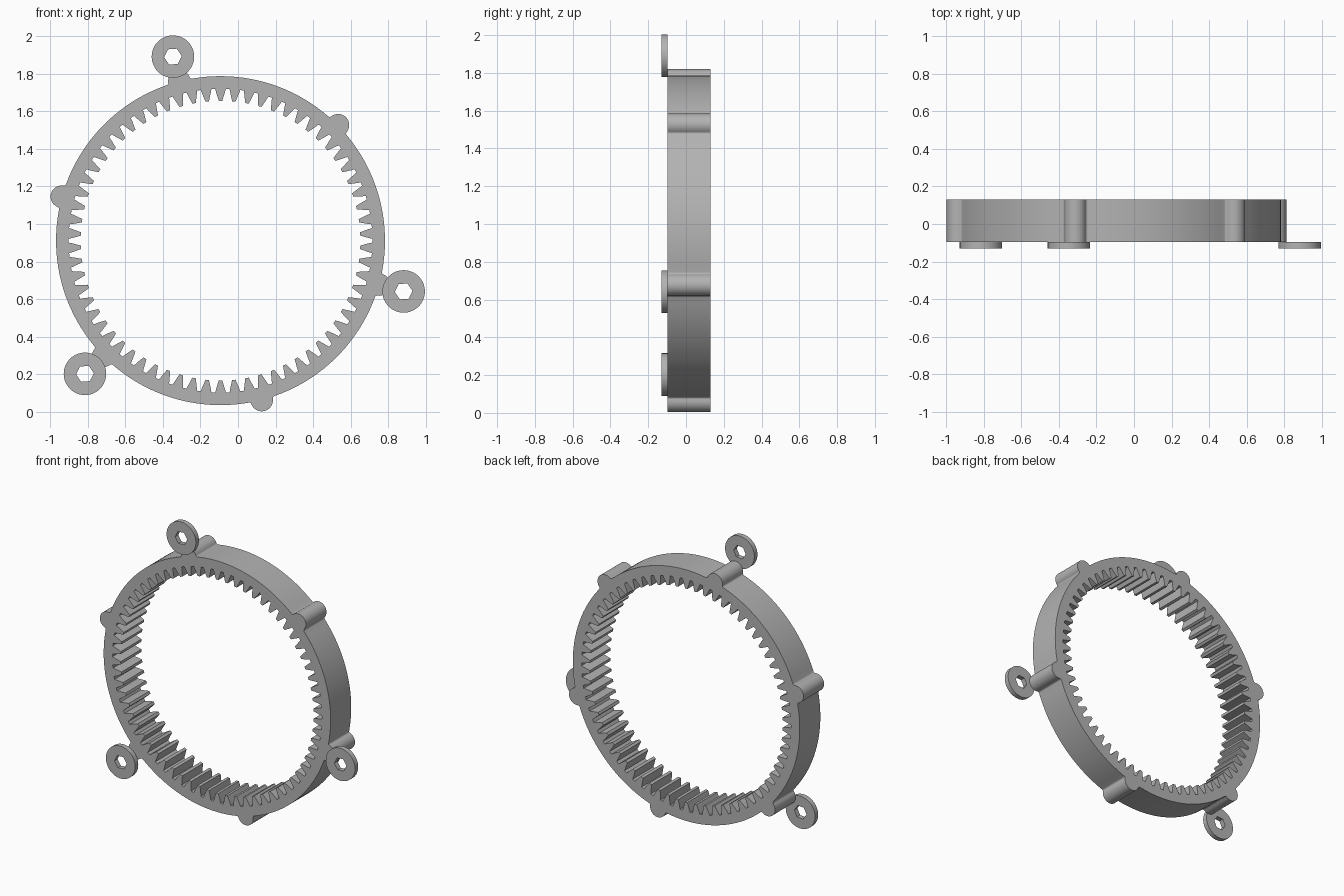
import bpy, bmesh
from math import sin, cos, pi, radians, acos, atan2, hypot

if "Cube" in bpy.data.objects:
    bpy.data.objects.remove(bpy.data.objects["Cube"])

CX, CZ = -0.093, 0.9115          # ring centre
RIM, ROOT, TIP, TEETH = 0.875, 0.808, 0.744, 66
LUG_DIST, LUG_R, FILLET = 0.877, 0.059, 0.012
START = radians(44.5)

grey = bpy.data.materials.new("plain grey")
grey.use_nodes = True
colour = (0.45, 0.45, 0.45, 1)
grey.diffuse_color = colour
grey.node_tree.nodes["Principled BSDF"].inputs["Base Color"].default_value = colour


def turn(p, a):
    return (p[0] * cos(a) - p[1] * sin(a), p[0] * sin(a) + p[1] * cos(a))


def arc(cx, cy, r, a0, a1, n):
    return [(cx + r * cos(a0 + (a1 - a0) * i / n), cy + r * sin(a0 + (a1 - a0) * i / n))
            for i in range(n + 1)]


def plate(name, outer, inner, x, z, y0, y1):
    """Extrude an outline with a hole along y."""
    bm = bmesh.new()
    edges = []
    for loop in (outer, inner):
        vs = [bm.verts.new((x + p, y0, z + q)) for p, q in loop]
        edges += [bm.edges.new((a, b)) for a, b in zip(vs, vs[1:] + vs[:1])]
    bmesh.ops.triangle_fill(bm, use_beauty=True, edges=edges)
    res = bmesh.ops.extrude_face_region(bm, geom=bm.faces[:], use_keep_orig=True)
    moved = [v for v in res["geom"] if isinstance(v, bmesh.types.BMVert)]
    bmesh.ops.translate(bm, vec=(0, y1 - y0, 0), verts=moved)
    bmesh.ops.recalc_face_normals(bm, faces=bm.faces[:])
    mesh = bpy.data.meshes.new(name)
    bm.to_mesh(mesh)
    bm.free()
    mesh.materials.append(grey)
    ob = bpy.data.objects.new(name, mesh)
    bpy.context.collection.objects.link(ob)
    bpy.ops.object.select_all(action="DESELECT")
    ob.select_set(True)
    bpy.context.view_layer.objects.active = ob
    bpy.ops.object.shade_smooth_by_angle(angle=radians(25))
    return ob


# Rim outline: six rounded lugs blended into the circle by small fillets
d, e = RIM + FILLET, LUG_R + FILLET
spread = acos((d * d + LUG_DIST ** 2 - e * e) / (2 * d * LUG_DIST))
fx, fy = d * cos(spread), d * sin(spread)
lean = atan2(fy, fx - LUG_DIST)
upper = arc(LUG_DIST, 0, LUG_R, 0, lean, 10)[:-1]
upper += arc(fx, fy, FILLET, lean + pi, spread + pi, 5)
lug = [(p, -q) for p, q in reversed(upper[1:])] + upper
rim = []
for k in range(6):
    a = START + k * pi / 3
    rim += [turn(p, a) for p in lug]
    rim += arc(0, 0, RIM, a + spread, a + pi / 3 - spread, 20)[1:-1]

# Inner outline: teeth with curved flanks pointing at the centre
flank = [(TIP, 0.13), (0.757, 0.185), (0.773, 0.25), (0.79, 0.315), (ROOT, 0.37)]
tooth = [(r, -t) for r, t in reversed(flank)] + flank
pitch = 2 * pi / TEETH
teeth = [(r * cos((k + t) * pitch + pi / 2), r * sin((k + t) * pitch + pi / 2))
         for k in range(TEETH) for r, t in tooth]
plate("toothed_ring", rim, teeth, CX, CZ, -0.097, 0.13)

# Mounting discs with hexagonal holes, in front of every second lug
for k, side in enumerate(("top", "lower_right", "lower_left")):
    a = START + pi / 3 + k * 2 * pi / 3
    x, z = turn((1.011, 0), a)
    circle = arc(0, 0, 0.113, 0, 2 * pi, 64)[:-1]
    hexagon = arc(0, 0, 0.047, radians(4), radians(4) + 2 * pi, 6)[:-1]
    plate("mounting_disc_" + side, circle, hexagon, CX + x, CZ + z, -0.131, -0.097)
